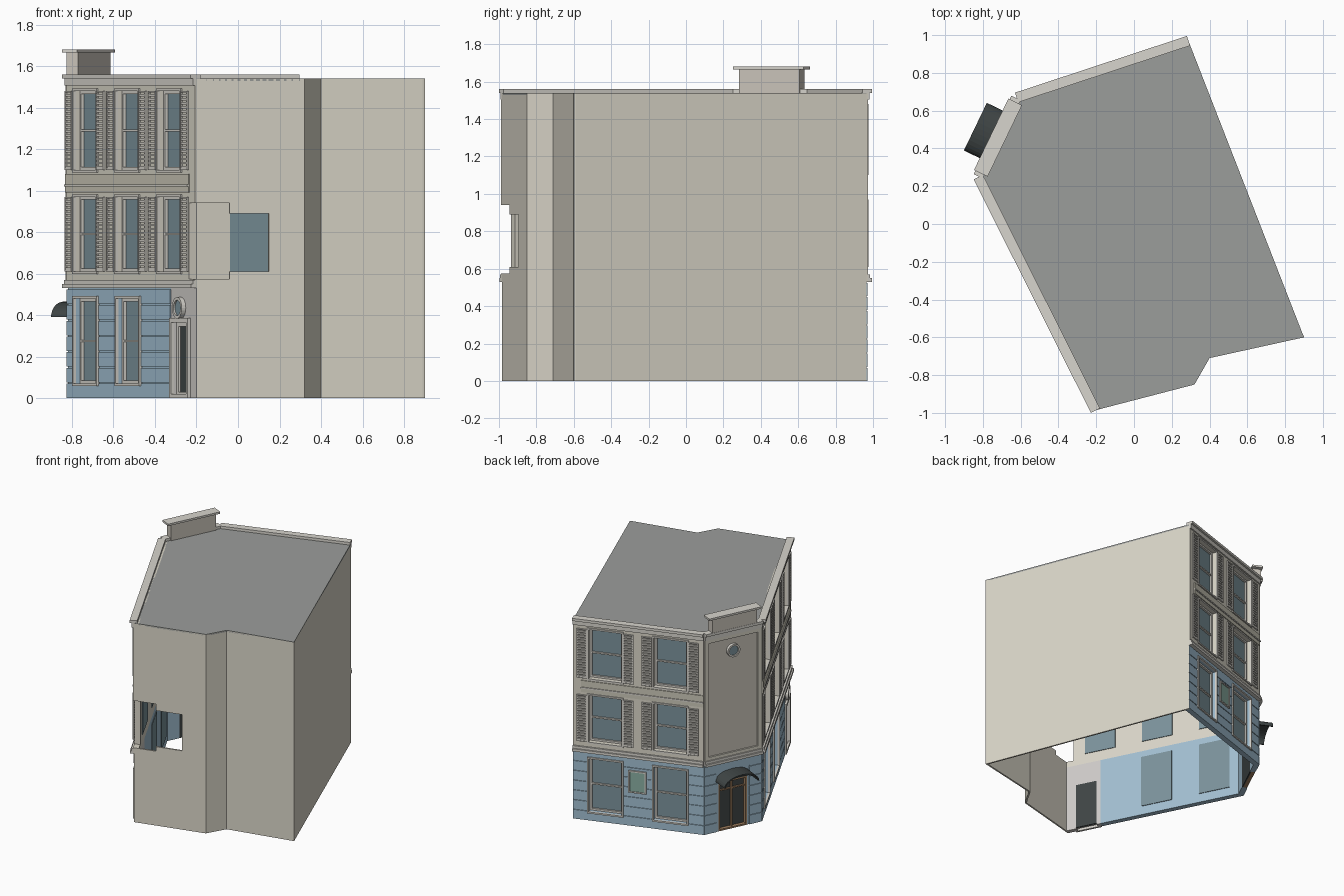
import bpy, bmesh, math
from mathutils import Vector

if "Cube" in bpy.data.objects:
    bpy.data.objects.remove(bpy.data.objects["Cube"])

COL = dict(beige=(.70, .67, .58), blue=(.36, .52, .64), roof=(.33, .34, .33), glass=(.20, .29, .33),
           trim=(.68, .66, .61), olive=(.60, .58, .48), black=(.05, .06, .06), stone=(.62, .60, .58),
           wood=(.36, .22, .12), green=(.25, .42, .36), tan=(.60, .56, .50))
parts = {}


def part(name, col):
    return parts.setdefault(name, (bmesh.new(), col))[0]


class Face:
    """Wall plane: u along the wall, d outwards, z up."""
    def __init__(s, a, b):
        s.o, e = Vector(a), Vector(b) - Vector(a)
        s.len, s.u = e.length, e.normalized()
        s.n = Vector((s.u.y, -s.u.x))
        if s.n.dot((Vector(a) + Vector(b)) / 2) < 0:
            s.n = -s.n

    def at(s, u, d, z):
        p = s.o + s.u * u + s.n * d
        return (p.x, p.y, z)


def box(bm, f, u0, u1, d0, d1, z0, z1):
    prism(bm, f, [(u0, z0), (u1, z0), (u1, z1), (u0, z1)], d0, d1)


def prism(bm, f, pts, d0, d1):
    a = [bm.verts.new(f.at(u, d0, z)) for u, z in pts]
    b = [bm.verts.new(f.at(u, d1, z)) for u, z in pts]
    bm.faces.new(a)
    bm.faces.new(b)
    for i in range(len(pts)):
        j = (i + 1) % len(pts)
        bm.faces.new((a[i], a[j], b[j], b[i]))


def arc(u, z, ru, rz, a0=0, a1=360, n=24):
    return [(u + ru * math.cos(math.radians(a0 + (a1 - a0) * i / n)),
             z + rz * math.sin(math.radians(a0 + (a1 - a0) * i / n))) for i in range(n + 1)]


def wall(bm, f, u0, u1, z0, z1, d0, d1, holes=()):
    """Wall split into cells around rectangular openings (u0, u1, z0, z1)."""
    us = sorted({u0, u1, *[min(max(x, u0), u1) for h in holes for x in h[:2]]})
    for a, b in zip(us, us[1:]):
        m, z = (a + b) / 2, z0
        for h in sorted((h for h in holes if h[0] < m < h[1]), key=lambda h: h[2]):
            if h[3] <= z0 or h[2] >= z1:
                continue
            if h[2] > z:
                box(bm, f, a, b, d0, d1, z, h[2])
            z = h[3]
        if z < z1:
            box(bm, f, a, b, d0, d1, z, z1)


def border(bm, f, u0, u1, z0, z1, w, d0, d1):
    wall(bm, f, u0, u1, z0, z1, d0, d1, [(u0 + w, u1 - w, z0 + w, z1 - w)])


def window(f, u0, u1, z0, z1):
    box(part("window_glass", "glass"), f, u0, u1, -.04, -.035, z0, z1)
    fr = part("window_frames", "trim")
    border(fr, f, u0, u1, z0, z1, .014, -.035, -.02)
    border(fr, f, u0 - .012, u1 + .012, z0 - .012, z1 + .012, .012, 0, .016)
    zm = (z0 + z1) / 2
    box(fr, f, u0 + .014, u1 - .014, -.035, -.02, zm - .005, zm + .005)


def shutter(f, u0, u1, z0, z1):
    bm = part("shutters", "trim")
    border(bm, f, u0, u1, z0, z1, .008, .01, .02)
    n = round((z1 - z0) / .02)
    h = (z1 - z0 - .016) / n
    for i in range(n):
        z = z0 + .008 + i * h
        box(bm, f, u0 + .008, u1 - .008, .01, .018, z, z + h * .6)


def round_window(f, u, z, r):
    bm = part("round_window_rings", "trim")
    o, i = arc(u, z, r, r), arc(u, z, r * .72, r * .72)
    for k in range(24):
        prism(bm, f, [o[k], o[k + 1], i[k + 1], i[k]], .0, .022)
    prism(part("round_window_glass", "glass"), f, i[:-1], 0, .013)


# footprint corners
A, B, C, D = (-.20, -.985), (-.82, .25), (-.62, .665), (.29, .965)
E, F, G = (.9, -.6), (.4, -.71), (.32, -.85)
left, corner, back = Face(B, A), Face(B, C), Face(C, D)
LOW, MID, TOP = (.07, .48), (.61, .97), (1.10, 1.48)

# plain party walls, with the stepped opening at the front left corner
plain = part("plain_walls", "beige")
fr = Face(A, G)
wall(plain, fr, 0, fr.len, 0, 1.537, -.012, 0, [(0, .165, .575, .94), (.165, .36, .61, .89)])
for a, b in ((G, F), (F, E), (E, D)):
    f = Face(a, b)
    box(plain, f, 0, f.len, -.012, 0, 0, 1.537)

# roof slab
bm = part("roof", "roof")
lo, hi = [[bm.verts.new((*p, z)) for p in (A, B, C, D, E, F, G)] for z in (1.528, 1.54)]
bm.faces.new(lo)
bm.faces.new(hi)
for i in range(7):
    bm.faces.new((lo[i], lo[(i + 1) % 7], hi[(i + 1) % 7], hi[i]))

# two window facades
for f, upper, lower, blue_end in ((left, [.09, .54, .99], [.09, .545], 1.11),
                                  (back, [.125, .60], [.125, .60], back.len)):
    low = [(u, u + .24, *LOW) for u in lower]
    high = [(u, u + .24, *z) for u in upper for z in (MID, TOP)]
    for h in low + high:
        window(f, *h)
    for u0, u1, z0, z1 in high:
        shutter(f, u0 - .088, u0 - .013, z0, z1)
        shutter(f, u1 + .013, u1 + .088, z0, z1)
    gap = [(1.32, 1.4, .575, .94)] if f is left else []
    wall(part("upper_walls", "beige"), f, 0, f.len, .53, 1.54, -.035, .008, high + gap)
    wall(part("ground_walls", "blue"), f, 0, blue_end, 0, .53, -.035, 0, low)
    for i in range(7):
        wall(part("ground_courses", "blue"), f, 0, blue_end, i * .0757, i * .0757 + .07, 0, .006,
             [(a - .012, b + .012, c - .012, d + .012) for a, b, c, d in low])
    # spandrel band between the upper storeys, and its end pilasters
    box(part("spandrels", "olive"), f, 0, f.len - .06, .008, .014, .99, 1.08)
    box(part("spandrel_bands", "trim"), f, 0, f.len - .06, .008, .02, 1.02, 1.03)

# mouldings and roof coping along the three street faces
for f in (left, corner, back):
    t = part("cornices", "trim")
    box(t, f, 0, f.len, -.01, .03, .53, .55)
    box(t, f, 0, f.len, 0, .02, .55, .57)
    box(t, f, 0, f.len, 0, .018, 1.505, 1.54)
    box(part("roof_coping", "trim"), f, 0, f.len, -.022, .032, 1.54, 1.56)

# grey side entrance at the end of the left facade
door = (1.14, 1.30, 0, .365)
wall(part("side_entrance_wall", "stone"), left, 1.11, left.len, 0, .53, -.035, 0, [door])
box(part("side_door", "black"), left, 1.14, 1.30, -.035, -.025, .01, .365)
sf = part("side_door_frame", "trim")
border(sf, left, 1.12, 1.32, -.0, .385, .02, 0, .016)
border(sf, left, 1.14, 1.30, .01, .365, .02, -.025, -.015)
round_window(left, 1.215, .435, .052)

# framed plaque on the back facade
box(part("plaque", "green"), back, .43, .54, .006, .012, .27, .42)
border(part("plaque_frame", "trim"), back, .42, .55, .26, .43, .01, .006, .018)

# chamfered corner: upper panel, ground floor, arched doorway
M = corner.len / 2
box(part("corner_upper_wall", "tan"), corner, 0, corner.len, -.03, 0, .53, 1.54)
border(part("corner_panel_frame", "beige"), corner, 0, corner.len, .56, 1.51, .035, 0, .012)
round_window(corner, M, 1.38, .05)
entry = (M - .115, M + .115, 0, .38)
wall(part("corner_ground_wall", "blue"), corner, 0, corner.len, 0, .53, -.035, 0, [entry])
for i in range(7):
    wall(part("ground_courses", "blue"), corner, 0, corner.len, i * .0757, i * .0757 + .07, 0, .006,
         [(M - .13, M + .13, 0, .46)])
box(part("corner_door", "black"), corner, entry[0], entry[1], -.035, -.025, 0, .38)
prism(part("door_fanlight", "black"), corner, arc(M, .38, .12, .07, 0, 180, 16), -.002, .004)
df = part("corner_door_frame", "wood")
border(df, corner, entry[0], entry[1], 0, .38, .012, -.025, .003)
box(df, corner, M - .006, M + .006, -.025, -.012, .012, .368)
box(df, corner, entry[0], entry[1], -.025, -.012, .30, .31)

# barrel canopy over the doorway
prism(part("door_canopy", "black"), corner,
      arc(M, .39, .14, .075, 0, 180, 16) + arc(M, .39, .13, .065, 180, 0, 16), 0, .133)

# raised parapet block with cap above the corner
box(part("parapet_block", "tan"), corner, M - .18, M + .18, -.03, .03, 1.54, 1.665)
box(part("parapet_cap", "trim"), corner, M - .21, M + .21, -.04, .04, 1.665, 1.68)

# turn every part into an object
for name, (bm, col) in parts.items():
    bmesh.ops.recalc_face_normals(bm, faces=bm.faces)
    me = bpy.data.meshes.new(name)
    bm.to_mesh(me)
    bm.free()
    mat = bpy.data.materials.get(col) or bpy.data.materials.new(col)
    mat.diffuse_color = (*COL[col], 1)
    mat.use_nodes = True
    mat.node_tree.nodes["Principled BSDF"].inputs["Base Color"].default_value = mat.diffuse_color
    me.materials.append(mat)
    bpy.context.collection.objects.link(bpy.data.objects.new(name, me))
